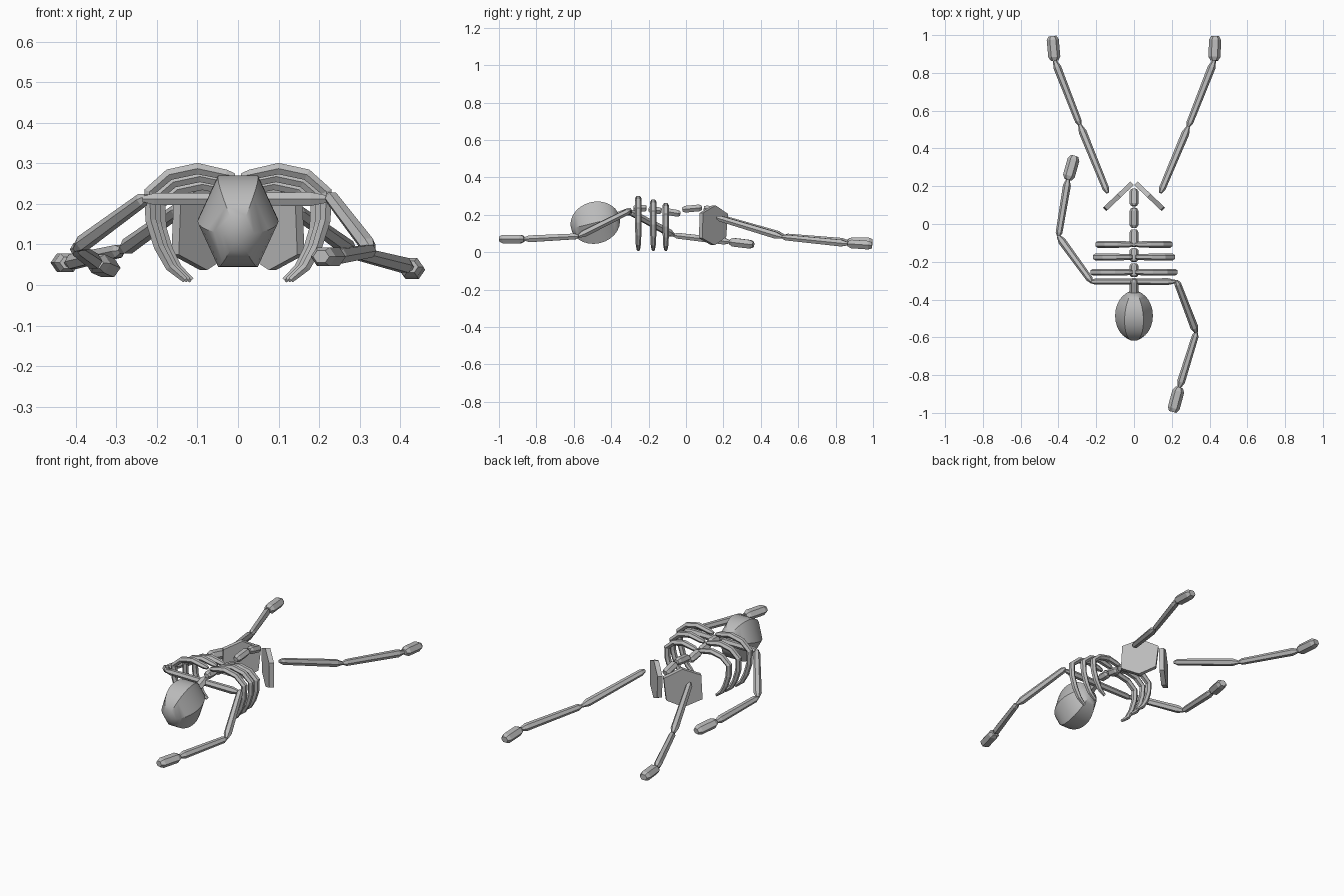
import bpy, bmesh, math
from mathutils import Vector

cube = bpy.data.objects.get("Cube")
if cube:
    bpy.data.objects.remove(cube, do_unlink=True)

GREY = 0.5
mat = bpy.data.materials.new("bone_grey")
mat.use_nodes = True
mat.diffuse_color = (GREY, GREY, GREY, 1)
mat.node_tree.nodes["Principled BSDF"].inputs["Base Color"].default_value = (GREY, GREY, GREY, 1)


def add_object(name, bm):
    bmesh.ops.recalc_face_normals(bm, faces=bm.faces)
    mesh = bpy.data.meshes.new(name)
    bm.to_mesh(mesh)
    bm.free()
    mesh.materials.append(mat)
    obj = bpy.data.objects.new(name, mesh)
    bpy.context.collection.objects.link(obj)
    return obj


def loft(name, rings):
    """Join six-sided rings, each given as centre, half-side vector, half-up vector."""
    bm = bmesh.new()
    loops = []
    for centre, side, up in rings:
        angles = [math.radians(60 * i) for i in range(6)]
        loops.append([bm.verts.new(centre + side * math.cos(a) + up * math.sin(a) / math.sin(math.pi / 3))
                      for a in angles])
    for low, high in zip(loops, loops[1:]):
        for i in range(6):
            j = (i + 1) % 6
            bm.faces.new((low[i], low[j], high[j], high[i]))
    bm.faces.new(loops[0])
    bm.faces.new(loops[-1])
    return add_object(name, bm)


LONG = [(0, 0.4), (0.06, 0.85), (0.9, 1), (1, 0.45)]
BLOCK = [(0, 0.6), (0.15, 1), (0.85, 1), (1, 0.65)]


def bone(name, start, end, width=0.021, height=0.018, profile=LONG):
    """Straight bone, pinched at both ends."""
    a, b = Vector(start), Vector(end)
    along = (b - a).normalized()
    side = along.cross(Vector((0, 0, 1))).normalized()
    up = side.cross(along)
    return loft(name, [(a.lerp(b, t), side * width * s, up * height * s) for t, s in profile])


# Skull: six flat panels, rounded lengthwise
crown, nape = Vector((0, -0.615, 0.125)), Vector((0, -0.355, 0.19))
axis = (nape - crown).normalized()
skull_up = Vector((1, 0, 0)).cross(axis)
rings = []
for i in range(13):
    a = math.radians(10 + 158 * i / 12)
    t = (1 - math.cos(a)) / 2
    rings.append((crown.lerp(nape, t), Vector((0.1 * math.sin(a), 0, 0)), skull_up * 0.112 * math.sin(a)))
skull = loft("skull", rings)
bpy.context.view_layer.objects.active = skull
skull.select_set(True)
bpy.ops.object.shade_smooth_by_angle(angle=math.radians(35))
skull.select_set(False)

# Spine: start y, end y, start z, end z
for i, (y0, y1, z0, z1) in enumerate([
        (-0.38, -0.29, 0.19, 0.225), (-0.28, -0.21, 0.235, 0.235), (-0.2, -0.13, 0.23, 0.22),
        (-0.12, -0.03, 0.22, 0.205), (-0.02, 0.085, 0.228, 0.238), (0.095, 0.185, 0.235, 0.215)]):
    bone(f"vertebra_{i + 1}", (0, y0, z0), (0, y1, z1), 0.024, 0.018, BLOCK)

# Shoulder bar
bone("collar_bar", (-0.235, -0.305, 0.212), (0.225, -0.305, 0.212), 0.018, 0.017)

# Ribs: one half-arch path, scaled for each pair
RIB_PATH = [(0.008, 0.268), (0.03, 0.272), (0.10, 0.287), (0.17, 0.272), (0.218, 0.23),
            (0.215, 0.16), (0.195, 0.095), (0.168, 0.045), (0.13, 0.012)]
RIB_SIZE = [0.5, 0.9, 1, 1, 1, 0.95, 0.9, 0.8, 0.5]
for n, (y, wide, tall) in enumerate([(-0.255, 1, 1), (-0.175, 0.94, 0.93), (-0.108, 0.88, 0.86)]):
    for label, sign in (("left", 1), ("right", -1)):
        path = [Vector((sign * x * wide, y, 0.01 + (z - 0.01) * tall)) for x, z in RIB_PATH]
        rings = []
        for i, p in enumerate(path):
            along = (path[min(i + 1, len(path) - 1)] - path[max(i - 1, 0)]).normalized()
            normal = along.cross(Vector((0, 1, 0)))
            rings.append((p, Vector((0, 0.018 * RIB_SIZE[i], 0)), normal * 0.014 * RIB_SIZE[i]))
        loft(f"{label}_rib_{n + 1}", rings)

# Pelvis: two six-sided plates meeting in a V
PLATE = [(0.01, 0.205), (0.02, 0.08), (0.085, 0.037), (0.155, 0.075), (0.15, 0.21), (0.08, 0.25)]
for label, sign in (("left", 1), ("right", -1)):
    bm = bmesh.new()
    outward = Vector((sign * 0.009, 0.009, 0))
    sides = []
    for k in (-1, 1):
        sides.append([bm.verts.new(Vector((sign * x, 0.225 - 0.95 * x, z)) + outward * k) for x, z in PLATE])
        bm.faces.new(sides[-1])
    for i in range(6):
        j = (i + 1) % 6
        bm.faces.new((sides[0][i], sides[0][j], sides[1][j], sides[1][i]))
    add_object(f"{label}_hip_plate", bm)

# Limbs: each a chain of two long bones and a blocky hand or foot
LIMBS = [
    ("left", "upper_arm", "forearm", "hand",
     [(0.225, -0.3, 0.222), (0.33, -0.575, 0.085), (0.24, -0.865, 0.07), (0.205, -0.995, 0.07)]),
    ("right", "upper_arm", "forearm", "hand",
     [(-0.225, -0.305, 0.218), (-0.4, -0.065, 0.09), (-0.35, 0.235, 0.055), (-0.315, 0.36, 0.04)]),
    ("left", "thigh", "shin", "foot",
     [(0.14, 0.165, 0.185), (0.287, 0.515, 0.08), (0.425, 0.865, 0.045), (0.43, 0.995, 0.036)]),
    ("right", "thigh", "shin", "foot",
     [(-0.14, 0.165, 0.19), (-0.287, 0.525, 0.085), (-0.42, 0.865, 0.055), (-0.432, 0.995, 0.055)]),
]
for label, upper, lower, tip, pts in LIMBS:
    bone(f"{label}_{upper}", pts[0], pts[1])
    bone(f"{label}_{lower}", pts[1], pts[2])
    bone(f"{label}_{tip}", pts[2], pts[3], 0.032, 0.023, BLOCK)
